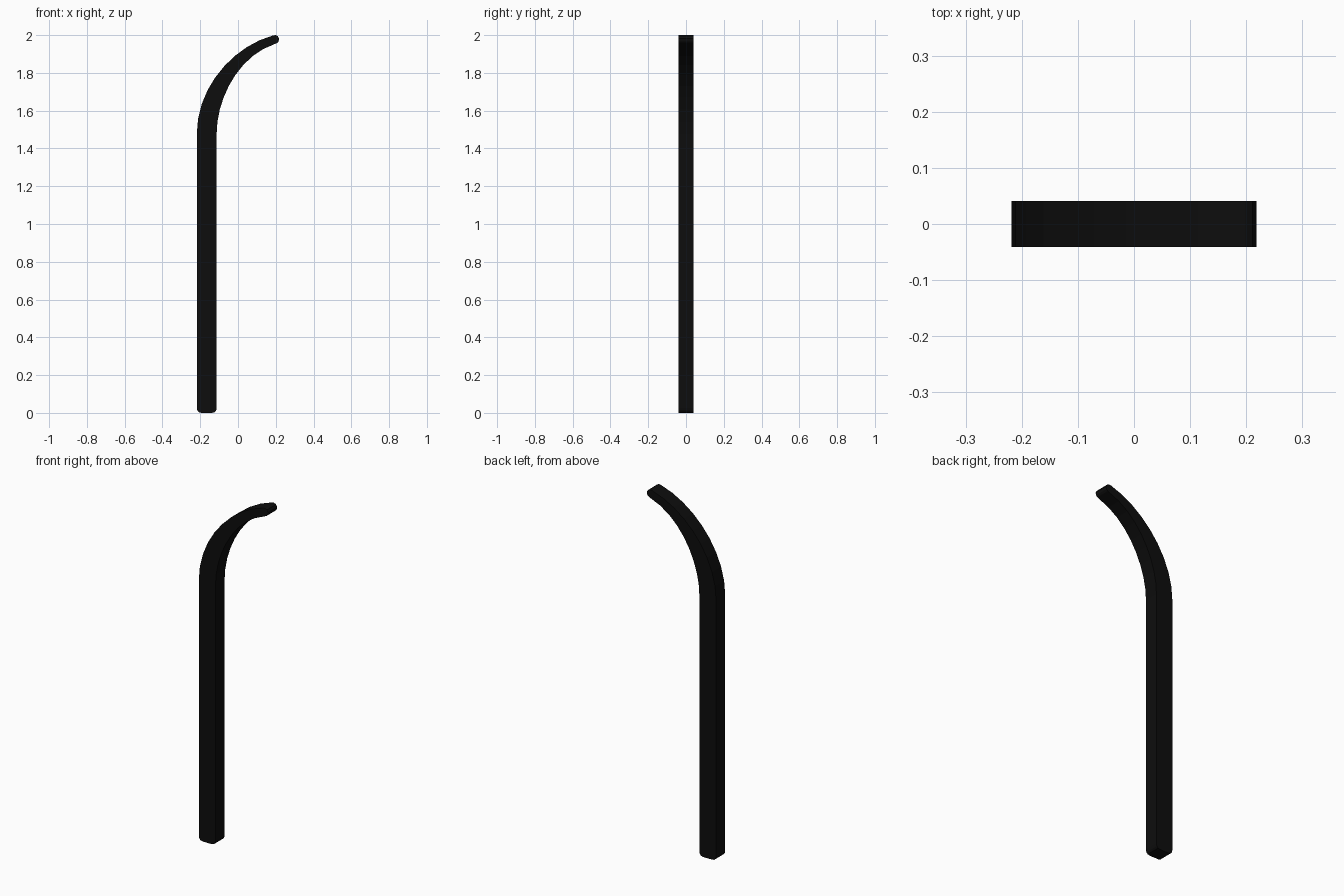
import bpy, bmesh
from mathutils import Vector

if "Cube" in bpy.data.objects:
    bpy.data.objects.remove(bpy.data.objects["Cube"])

HALF_DEPTH = 0.041
STEPS = 9


def bezier(p0, p1, p2, p3):
    p0, p1, p2, p3 = (Vector(p) for p in (p0, p1, p2, p3))
    pts = []
    for i in range(STEPS + 1):
        t = i / STEPS
        s = 1 - t
        pts.append(p0 * s**3 + p1 * 3 * s * s * t + p2 * 3 * s * t * t + p3 * t**3)
    return pts


# Side profile: rounded foot, outer bend, rounded tip, inner bend
outer = bezier((-0.218, 1.48), (-0.218, 1.72), (-0.03, 1.94), (0.185, 1.998))
inner = bezier((-0.113, 1.48), (-0.113, 1.66), (0.0, 1.89), (0.195, 1.953))
tip = [(0.199, 2.0), (0.211, 1.994), (0.218, 1.981), (0.215, 1.967), (0.207, 1.958)]
foot = [(-0.113, 0.026), (-0.116, 0.012), (-0.124, 0.003), (-0.137, 0.0),
        (-0.194, 0.0), (-0.207, 0.003), (-0.215, 0.012), (-0.218, 0.026)]
profile = [tuple(p) for p in outer] + tip + [tuple(p) for p in reversed(inner)] + foot

# Curved post: the profile extruded through its depth
bm = bmesh.new()
face = bm.faces.new([bm.verts.new((x, -HALF_DEPTH, z)) for x, z in profile])
ext = bmesh.ops.extrude_face_region(bm, geom=[face], use_keep_orig=True)
verts = [g for g in ext["geom"] if isinstance(g, bmesh.types.BMVert)]
bmesh.ops.translate(bm, verts=verts, vec=(0, 2 * HALF_DEPTH, 0))
bmesh.ops.recalc_face_normals(bm, faces=bm.faces)
mesh = bpy.data.meshes.new("curved_post")
bm.to_mesh(mesh)
bm.free()
post = bpy.data.objects.new("curved_post", mesh)
bpy.context.collection.objects.link(post)

# Black finish
black = bpy.data.materials.new("black")
black.diffuse_color = (0.004, 0.004, 0.004, 1)
black.use_nodes = True
black.node_tree.nodes["Principled BSDF"].inputs["Base Color"].default_value = black.diffuse_color
mesh.materials.append(black)
